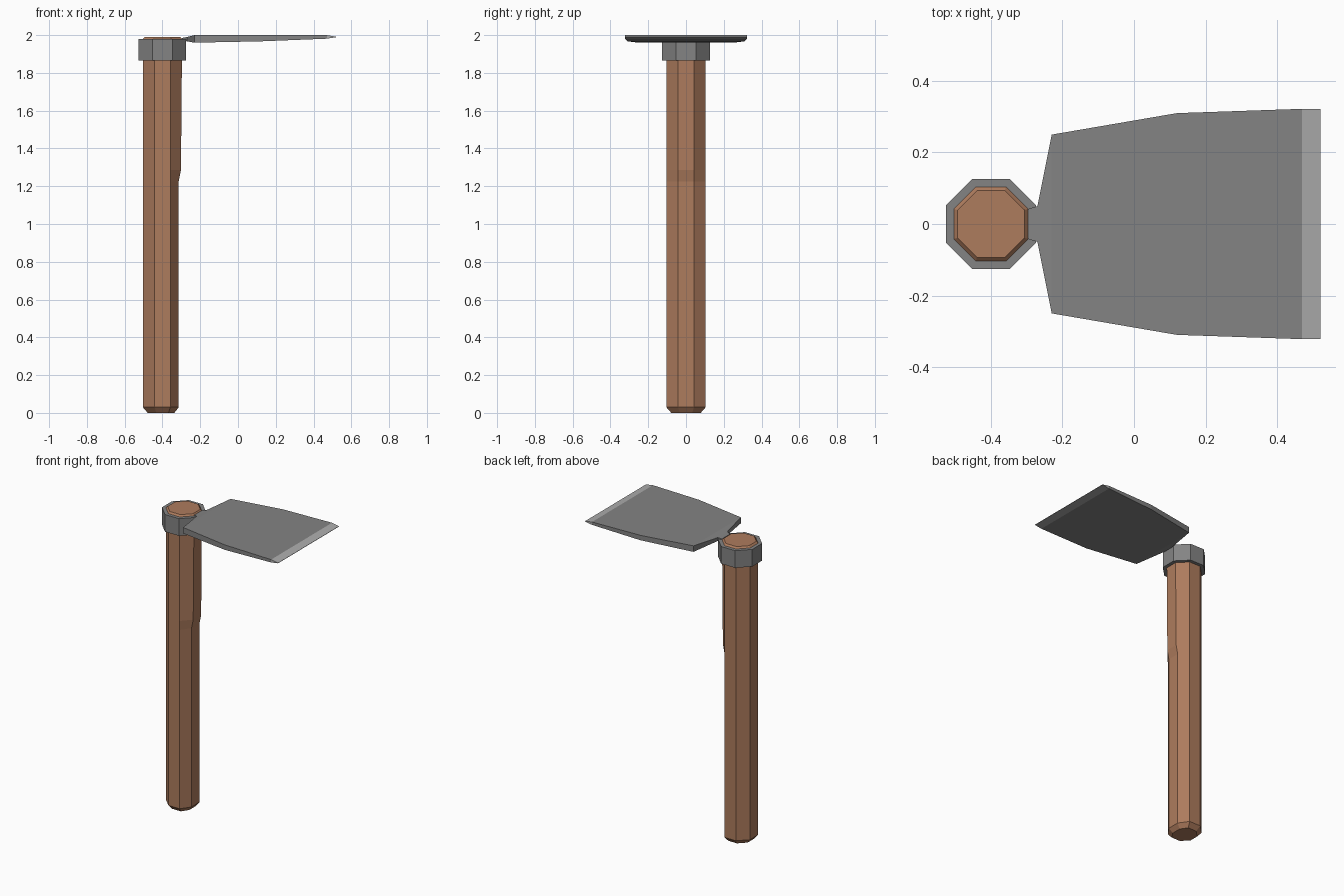
import bpy

if "Cube" in bpy.data.objects:
    bpy.data.objects.remove(bpy.data.objects["Cube"])

CX = -0.40  # handle axis


def material(name, rgb):
    m = bpy.data.materials.new(name)
    m.diffuse_color = (*rgb, 1)
    m.use_nodes = True
    m.node_tree.nodes["Principled BSDF"].inputs["Base Color"].default_value = m.diffuse_color
    return m


def octagon(half_flat, corner, z):
    """Octagon with flats on x and y: half_flat = distance to flat, corner = half flat length."""
    a, c = half_flat, corner
    pts = [(a, -c), (a, c), (c, a), (-c, a), (-a, c), (-a, -c), (-c, -a), (c, -a)]
    return [(CX + x, y, z) for x, y in pts]


def loft(name, rings, mats, closed=False):
    """Skin successive rings; cap the ends, or join last to first when closed."""
    n = len(rings[0])
    verts = [v for r in rings for v in r]
    count = len(rings)
    faces = []
    for k in range(count if closed else count - 1):
        a, b = k * n, ((k + 1) % count) * n
        for i in range(n):
            j = (i + 1) % n
            faces.append((a + i, a + j, b + j, b + i))
    if not closed:
        faces.append(tuple(reversed(range(n))))
        faces.append(tuple(range((count - 1) * n, count * n)))
    mesh = bpy.data.meshes.new(name)
    mesh.from_pydata(verts, [], faces)
    for m in mats:
        mesh.materials.append(m)
    obj = bpy.data.objects.new(name, mesh)
    bpy.context.collection.objects.link(obj)
    return obj


wood = material("wood", (0.42, 0.20, 0.11))
steel = material("steel", (0.23, 0.23, 0.23))
bright = material("sharpened_steel", (0.42, 0.42, 0.42))

# Handle: chamfered ends, with the blade-side flat stepped in on the lower grip
rings = []
for z, a, c, flat_x in [(0, 0.078, 0.032, -0.337), (0.03, 0.104, 0.042, -0.314),
                        (1.225, 0.104, 0.042, -0.314), (1.285, 0.104, 0.042, -0.302),
                        (1.98, 0.104, 0.042, -0.296), (1.991, 0.093, 0.039, -0.306)]:
    ring = octagon(a, c, z)
    for i in (0, 1):
        ring[i] = (flat_x, ring[i][1], z)
    rings.append(ring)
loft("handle", rings, [wood])

# Collar: octagonal band around the handle top
outer, inner = (0.126, 0.052), (0.102, 0.042)
loft("collar", [octagon(*outer, 1.865), octagon(*outer, 1.98),
                octagon(*inner, 1.98), octagon(*inner, 1.865)], [steel], closed=True)

# Blade: rectangular sections (x, half width, bottom, top) from neck to cutting edge
sections = [(-0.296, 0.042, 1.972, 1.985), (-0.27, 0.05, 1.967, 1.99),
            (-0.23, 0.25, 1.96, 2.0), (0.12, 0.31, 1.967, 2.0),
            (0.47, 0.322, 1.981, 2.0), (0.522, 0.322, 1.989, 1.991)]
blade = loft("blade", [[(x, -w, lo), (x, w, lo), (x, w, hi), (x, -w, hi)]
                       for x, w, lo, hi in sections], [steel, bright])
for p in blade.data.polygons:
    if p.center.x > 0.47:
        p.material_index = 1
